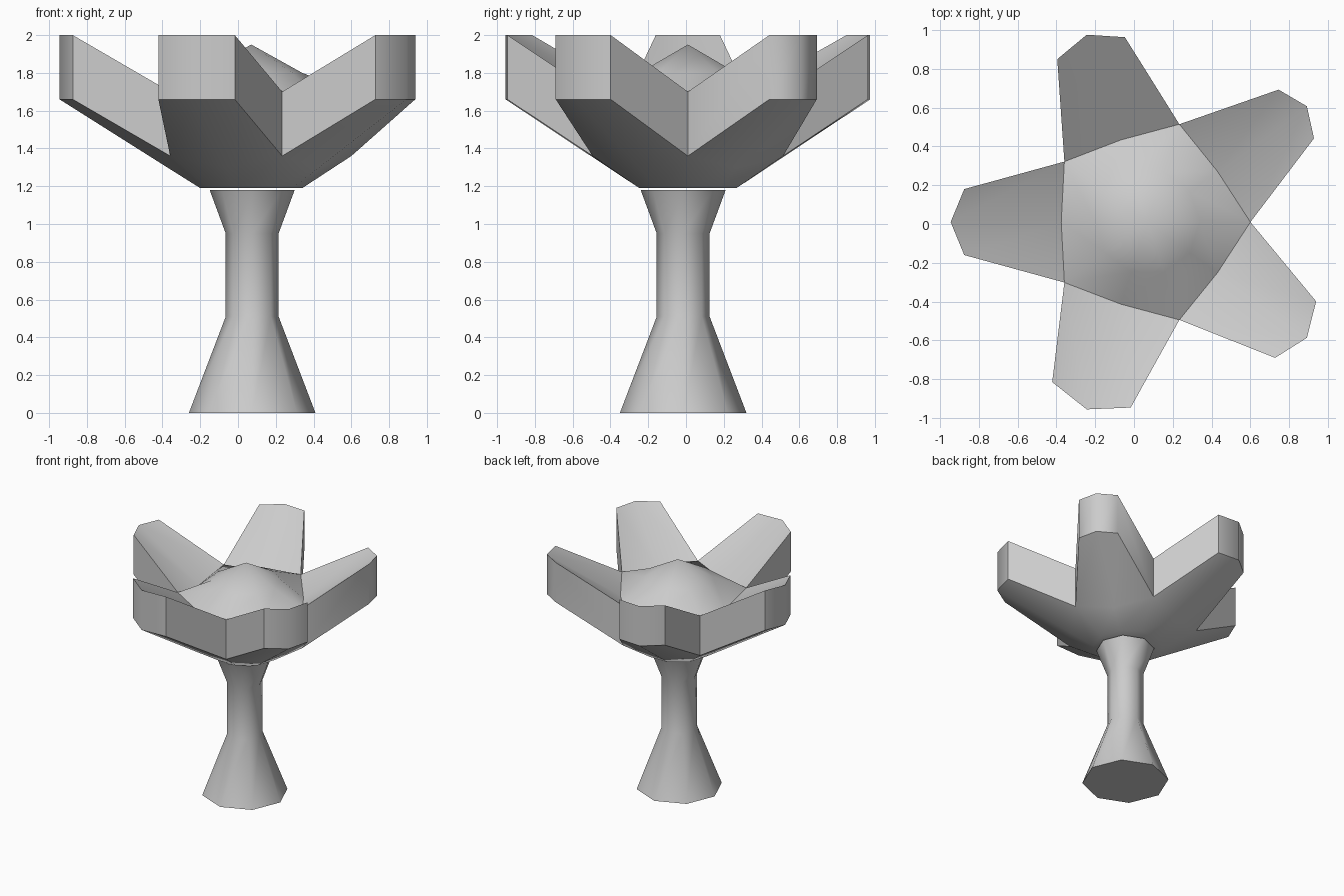
import bpy, bmesh
from math import sin, cos, radians

if "Cube" in bpy.data.objects:
    bpy.data.objects.remove(bpy.data.objects["Cube"])


def polar(centre, r, deg, z):
    a = radians(deg)
    return (centre[0] + r * cos(a), centre[1] + r * sin(a), z)


def finish(bm, name, angle):
    bmesh.ops.recalc_face_normals(bm, faces=bm.faces)
    me = bpy.data.meshes.new(name)
    bm.to_mesh(me)
    bm.free()
    ob = bpy.data.objects.new(name, me)
    bpy.context.collection.objects.link(ob)
    bpy.ops.object.select_all(action='DESELECT')
    ob.select_set(True)
    bpy.context.view_layer.objects.active = ob
    bpy.ops.object.shade_smooth_by_angle(angle=radians(angle))
    return ob


def bridge(bm, lower, upper):
    n = len(lower)
    for i in range(n):
        j = (i + 1) % n
        bm.faces.new((lower[i], lower[j], upper[j], upper[i]))


# Stem: eight-sided profile, flared at the foot and the top
STEM = (0.075, -0.015)
bm = bmesh.new()
rings = []
for r, z in ((0.335, 0), (0.14, 0.51), (0.14, 0.95), (0.225, 1.18)):
    rings.append([bm.verts.new(polar(STEM, r, k * 45, z)) for k in range(8)])
for lo, hi in zip(rings, rings[1:]):
    bridge(bm, lo, hi)
bm.faces.new(rings[0])
bm.faces.new(rings[-1])
finish(bm, "stem", 50)

# Flower head: bowl below, domed centre above, five thick petals
HEAD = (0.07, 0.01)
THICK = 0.34
half_angles = (9.3, 11.0, 10.2, 12.8, 10.8)
bm = bmesh.new()


def ring(r_even, r_odd, z_even, z_odd):
    return [bm.verts.new(polar(HEAD, r_odd if k % 2 else r_even, k * 36,
                               z_odd if k % 2 else z_even)) for k in range(10)]


base = ring(0.27, 0.27, 1.19, 1.19)
low = ring(0.53, 0.445, 1.36, 1.30)
high = ring(0.53, 0.445, 1.36 + THICK, 1.30 + THICK)
dome = ring(0.27, 0.27, 1.80, 1.80)
apex = bm.verts.new((HEAD[0], HEAD[1], 1.95))
bm.faces.new(base)
bridge(bm, base, low)
bridge(bm, high, dome)
for k in range(10):
    bm.faces.new((dome[k], dome[(k + 1) % 10], apex))

# Petals: each grows from two valley corners and the middle point between them
for p, half in enumerate(half_angles):
    idx = (2 * p, 2 * p + 1, (2 * p + 2) % 10)
    mid = 36 + 72 * p
    spots = ((0.96, mid - half), (1.015, mid), (0.96, mid + half))
    tip_lo = [bm.verts.new(polar(HEAD, r, a, 2 - THICK)) for r, a in spots]
    tip_hi = [bm.verts.new(polar(HEAD, r, a, 2)) for r, a in spots]
    for root, tip in ((low, tip_lo), (high, tip_hi)):
        for s in (0, 1):
            bm.faces.new((root[idx[s]], root[idx[s + 1]], tip[s + 1], tip[s]))
    for s in (0, 1):
        bm.faces.new((tip_lo[s], tip_lo[s + 1], tip_hi[s + 1], tip_hi[s]))
    for s in (0, 2):
        k = idx[s]
        bm.faces.new((low[k], tip_lo[s], tip_hi[s], high[k]))
finish(bm, "flower_head", 50)
